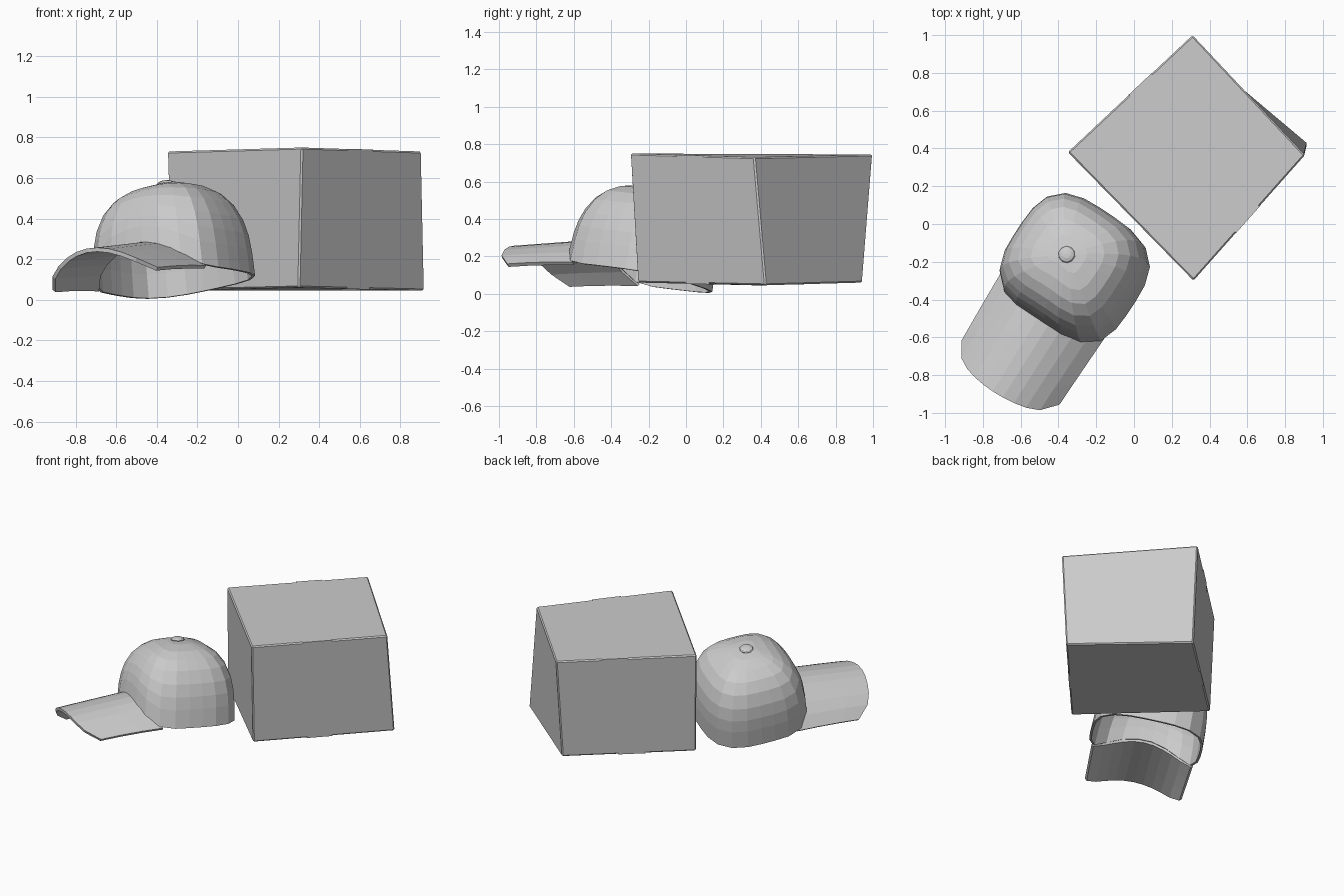
import bpy, bmesh, math
from mathutils import Vector, Matrix

if "Cube" in bpy.data.objects:
    bpy.data.objects.remove(bpy.data.objects["Cube"])


def make_object(name, verts, faces, matrix=None, thickness=0.0):
    mesh = bpy.data.meshes.new(name)
    mesh.from_pydata([(matrix @ Vector(v)) if matrix else Vector(v) for v in verts], [], faces)
    bm = bmesh.new()
    bm.from_mesh(mesh)
    bmesh.ops.recalc_face_normals(bm, faces=bm.faces)
    # open shells: make sure the normals point up and away from the cap
    if thickness and sum(f.normal.z * f.calc_area() for f in bm.faces) < 0:
        bmesh.ops.reverse_faces(bm, faces=bm.faces)
    bm.to_mesh(mesh)
    bm.free()
    obj = bpy.data.objects.new(name, mesh)
    bpy.context.collection.objects.link(obj)
    if thickness:
        mod = obj.modifiers.new("Thickness", 'SOLIDIFY')
        mod.thickness = thickness
        mod.offset = -1
    return obj


# Cardboard box: slightly skewed block with softened edges
top = [Vector(p) for p in ((0.31, 1.0, 0.745), (-0.35, 0.38, 0.73), (0.315, -0.30, 0.75), (0.905, 0.365, 0.73))]
base = [Vector(p) for p in ((0.30, 0.945, 0.06), (-0.33, 0.36, 0.045), (0.30, -0.26, 0.06), (0.92, 0.425, 0.045))]
sides = [(i, (i + 1) % 4, 4 + (i + 1) % 4, 4 + i) for i in range(4)]
box = make_object("box", top + base, [(0, 1, 2, 3), (7, 6, 5, 4)] + sides)
bevel = box.modifiers.new("Bevel", 'BEVEL')
bevel.width = 0.008
bevel.segments = 1

# Packing tape: thin band running around the middle of the box
centre = sum(top + base, Vector()) / 8
verts = []
for a, b, f0, f1 in ((top[0], top[1], 0.33, 0.51), (top[3], top[2], 0.41, 0.62),
                     (base[3], base[2], 0.44, 0.62), (base[0], base[1], 0.42, 0.62)):
    for f in (f0, f1):
        p = a.lerp(b, f)
        verts.append(p + (p - centre) * 0.003)
make_object("packing_tape", verts,
            [(2 * i, 2 * i + 1, (2 * i + 3) % 8, (2 * i + 2) % 8) for i in range(4)])

# Cap frame: local x across, y towards the brim, z up; tipped over to one side
side = Vector((0.835, -0.55, 0.18)).normalized()
fwd = Vector((-0.55, -0.835, 0.10)).normalized()
up = -side.cross(fwd).normalized()
frame = Matrix.Translation((-0.31, -0.25, 0.085)) @ Matrix((side, fwd, up)).transposed().to_4x4()

HALF_X, HALF_Y, POWER, HEIGHT = 0.36, 0.345, 3.2, 0.495
PROFILE = [(0, 1), (0.12, 0.99), (0.2, 0.97), (0.28, 0.92), (0.36, 0.82),
           (0.42, 0.68), (0.46, 0.5), (0.485, 0.27), (0.495, 0)]


def crown_radius(h):
    for (h0, r0), (h1, r1) in zip(PROFILE, PROFILE[1:]):
        if h <= h1:
            return r0 + (r1 - r0) * (h - h0) / (h1 - h0)
    return 0


def arch(x):
    return max(0.0, 0.165 * (1 - (x / 0.335) ** 2))


# Crown: rounded-square dome whose front rim arches up over the brim
SEG = 24
verts, faces = [], []
for h, _ in PROFILE[:-1]:
    for i in range(SEG):
        a = 2 * math.pi * (i + 0.5) / SEG
        c, s = math.cos(a), math.sin(a)
        k = (abs(c) ** POWER + abs(s) ** POWER) ** (-1 / POWER)
        x, y = HALF_X * k * c, HALF_Y * k * s
        low = arch(x) if y > 0.1 else 0
        z = low + (HEIGHT - low) * h / HEIGHT
        r = crown_radius(z)
        verts.append((x * r, y * r, z))
rings = len(PROFILE) - 1
for j in range(rings - 1):
    for i in range(SEG):
        n = (i + 1) % SEG
        faces.append((j * SEG + i, j * SEG + n, (j + 1) * SEG + n, (j + 1) * SEG + i))
verts.append((0, 0, HEIGHT))
faces += [((rings - 1) * SEG + i, (rings - 1) * SEG + (i + 1) % SEG, len(verts) - 1) for i in range(SEG)]
make_object("cap_crown", verts, faces, frame, 0.015)

# Brim: arched visor from the front rim to a rounded leading edge
COLS, ROWS = 10, 3
verts, faces = [], []
for j in range(ROWS + 1):
    t = j / ROWS
    for i in range(COLS + 1):
        u = -1 + 2 * i / COLS
        x = (0.33 - 0.015 * t) * u
        y0 = HALF_Y * (1 - abs(x / HALF_X) ** POWER) ** (1 / POWER) * 0.965
        y1 = 0.785 - 0.08 * u ** 2 - 0.07 * u ** 8
        z1 = -0.045 + 0.135 * (1 - u ** 2)
        verts.append((x, y0 + (y1 - y0) * t, arch(x) * (1 - t) + z1 * t))
W = COLS + 1
for j in range(ROWS):
    for i in range(COLS):
        faces.append((j * W + i, j * W + i + 1, (j + 1) * W + i + 1, (j + 1) * W + i))
make_object("cap_brim", verts, faces, frame, 0.02)

# Button on top of the crown
bpy.ops.mesh.primitive_uv_sphere_add(segments=10, ring_count=6, radius=0.045)
button = bpy.context.object
button.name = "cap_button"
button.data.transform(frame @ Matrix.Translation((0, 0, HEIGHT)) @ Matrix.Diagonal((1, 1, 0.4, 1)))
button.data.flip_normals()
